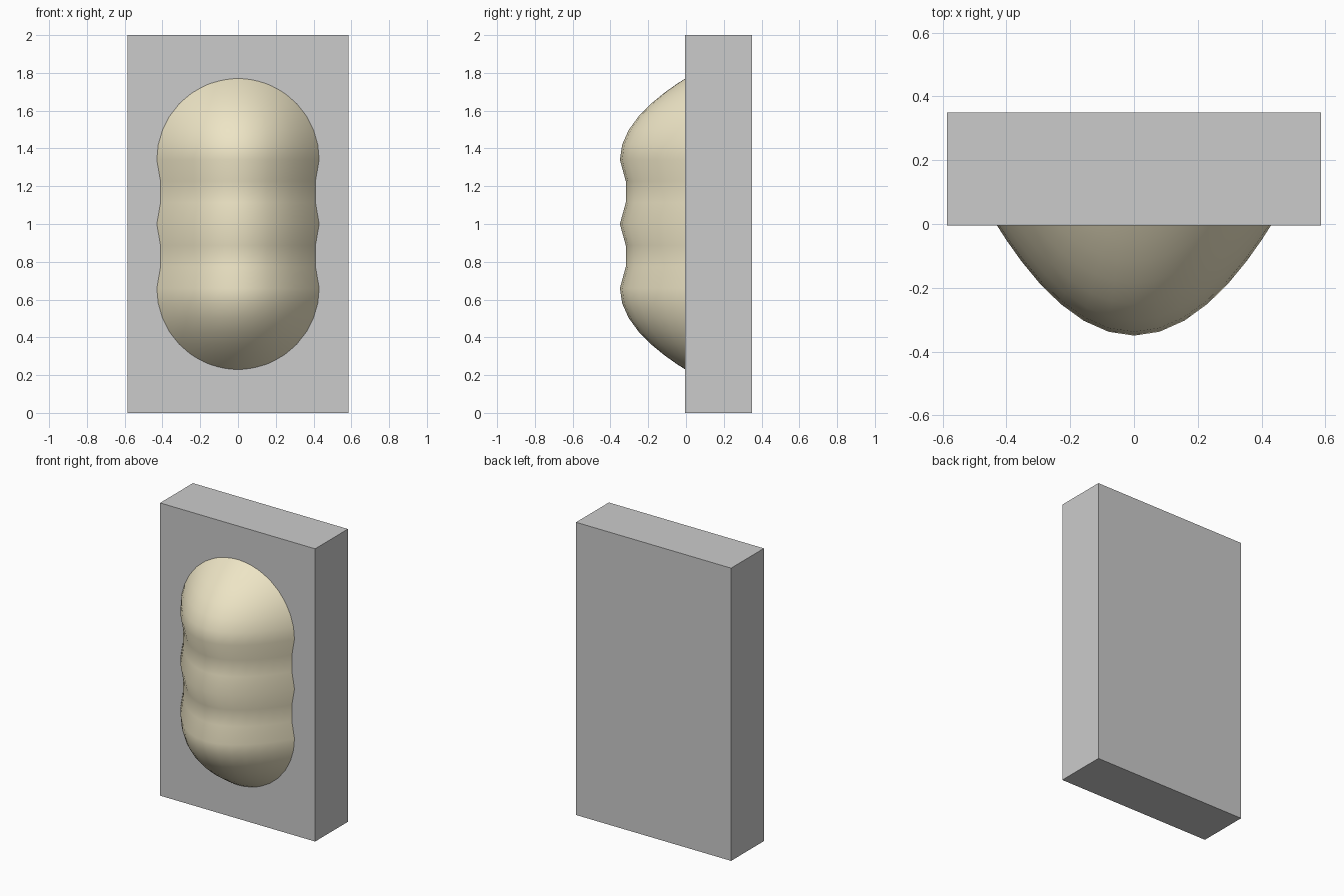
import bpy, bmesh, math

if "Cube" in bpy.data.objects:
    bpy.data.objects.remove(bpy.data.objects["Cube"])

def finish(bm, name):
    bmesh.ops.recalc_face_normals(bm, faces=bm.faces[:])
    me = bpy.data.meshes.new(name)
    bm.to_mesh(me)
    bm.free()
    ob = bpy.data.objects.new(name, me)
    bpy.context.collection.objects.link(ob)
    return ob

# Backing slab
FRONT, BACK, HALF_W, HEIGHT = -0.004, 0.35, 0.586, 2.0
bm = bmesh.new()
bmesh.ops.create_cube(bm, size=1)
for v in bm.verts:
    v.co = (v.co.x * 2 * HALF_W,
            FRONT if v.co.y < 0 else BACK,
            (v.co.z + 0.5) * HEIGHT)
finish(bm, "backing_slab")

# Domed mound: parabolic cross-section, round ends and three soft ridges
DEPTH, RADIUS, STRAIGHT, EMBED = 0.346, 0.43, 0.34, 0.15
DIPS = [0.0, 0.09, 0.09, 0.0]      # ridge, groove, groove, ridge

def drop(z):
    s = abs(z - 1.0)
    if s >= STRAIGHT:
        return ((s - STRAIGHT) / RADIUS) ** 2
    f = s / STRAIGHT * 3
    i = min(int(f), 2)
    return DIPS[i] + (DIPS[i + 1] - DIPS[i]) * (f - i)

reach = RADIUS * math.sqrt(1 + EMBED)
half = [STRAIGHT * i / 3 for i in range(1, 4)]
half += [STRAIGHT + reach * math.sin(math.pi / 2 * i / 9) for i in range(1, 10)]
rows = [1 - s for s in reversed(half)] + [1.0] + [1 + s for s in half]

COLS = 18
bm = bmesh.new()
grid = []
for z in rows:
    g = drop(z)
    w = RADIUS * math.sqrt(max(0, 1 + EMBED - g))
    line = []
    for j in range(COLS + 1):
        x = -w * math.cos(math.pi * j / COLS)
        y = FRONT - DEPTH * (1 - g - (x / RADIUS) ** 2)
        line.append(bm.verts.new((x, y, z)))
    grid.append(line)
for a, b in zip(grid, grid[1:]):
    for j in range(COLS):
        bm.faces.new((a[j], a[j + 1], b[j + 1], b[j]))
bmesh.ops.remove_doubles(bm, verts=bm.verts[:], dist=1e-4)
# close the hidden back inside the slab
bmesh.ops.holes_fill(bm, edges=[e for e in bm.edges if e.is_boundary], sides=0)
mound = finish(bm, "ridged_mound")

mat = bpy.data.materials.new("pale_tan")
mat.diffuse_color = (0.85, 0.78, 0.56, 1)
mat.use_nodes = True
mat.node_tree.nodes["Principled BSDF"].inputs["Base Color"].default_value = mat.diffuse_color
mound.data.materials.append(mat)
bpy.context.view_layer.objects.active = mound
mound.select_set(True)
bpy.ops.object.shade_smooth_by_angle(angle=math.radians(40))
